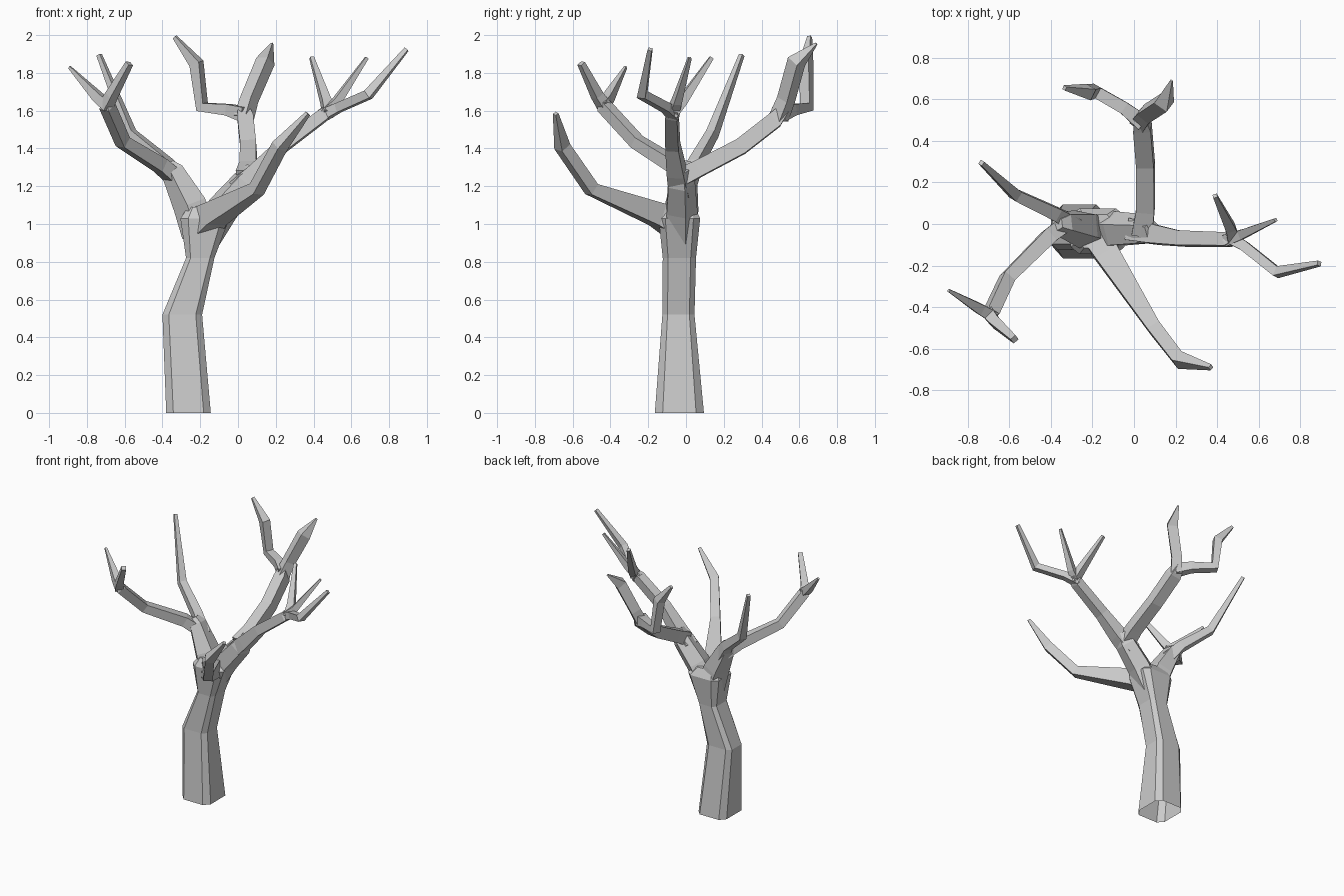
import bpy, bmesh, math
from mathutils import Vector


def skin_rings(name, rings, cap_start, cap_end):
    """Bridge a list of equal-sized vertex rings into a faceted tube."""
    bm = bmesh.new()
    loops = [[bm.verts.new(p) for p in ring] for ring in rings]
    n = len(loops[0])
    for a, b in zip(loops, loops[1:]):
        for i in range(n):
            j = (i + 1) % n
            bm.faces.new((a[i], a[j], b[j], b[i]))
    if cap_start:
        bm.faces.new(loops[0][::-1])
    if cap_end:
        bm.faces.new(loops[-1])
    mesh = bpy.data.meshes.new(name)
    bm.to_mesh(mesh)
    bm.free()
    obj = bpy.data.objects.new(name, mesh)
    bpy.context.collection.objects.link(obj)
    return obj


def branch(name, *points, sides=4):
    """Tapered tube through (x, y, z, radius) points, ring turned along the path."""
    pos = [Vector(p[:3]) for p in points]
    dirs = [(b - a).normalized() for a, b in zip(pos, pos[1:])]
    tangents = [dirs[0]] + [(a + b).normalized() for a, b in zip(dirs, dirs[1:])] + [dirs[-1]]
    u = tangents[0].cross(Vector((0, 0, 1)))
    if u.length < 0.2:
        u = Vector((1, 0, 0))
    rings, last = [], tangents[0]
    for p, t, pt in zip(pos, tangents, points):
        u = last.rotation_difference(t) @ u
        u = (u - t * u.dot(t)).normalized()
        v, last = t.cross(u), t
        angles = [2 * math.pi * (i + 0.5) / sides for i in range(sides)]
        rings.append([p + (u * math.cos(a) + v * math.sin(a)) * pt[3] for a in angles])
    return skin_rings(name, rings, True, True)


# Trunk: chamfered-square section, open underneath (x, y, z, half width, half depth)
c = 0.68
section = [(1, -c), (1, c), (c, 1), (-c, 1), (-1, c), (-1, -c), (-c, -1), (c, -1)]
trunk = [(-0.262, -0.035, 0, 0.118, 0.13), (-0.295, -0.04, 0.52, 0.105, 0.085),
         (-0.20, -0.035, 0.82, 0.075, 0.088), (-0.175, -0.035, 1.03, 0.13, 0.11),
         (-0.185, -0.035, 1.09, 0.08, 0.08)]
skin_rings("trunk", [[(x + a * w, y + b * d, z) for a, b in section]
                     for x, y, z, w, d in trunk], False, True)

# Left limb and its two branches
branch("left_limb", (-0.20, -0.03, 0.95, 0.10), (-0.25, -0.02, 1.10, 0.095),
       (-0.345, 0.0, 1.28, 0.065), (-0.37, 0.0, 1.32, 0.035), sides=5)
branch("left_front_branch", (-0.33, 0.0, 1.24, 0.055), (-0.41, -0.06, 1.31, 0.052),
       (-0.61, -0.26, 1.435, 0.045), (-0.69, -0.43, 1.62, 0.045), (-0.70, -0.445, 1.66, 0.025))
branch("left_front_twig_outer", (-0.68, -0.445, 1.62, 0.04), (-0.74, -0.41, 1.67, 0.036),
       (-0.892, -0.32, 1.83, 0.01))
branch("left_front_twig_inner", (-0.70, -0.43, 1.62, 0.042), (-0.67, -0.47, 1.68, 0.036),
       (-0.575, -0.555, 1.85, 0.022))
branch("left_back_branch", (-0.30, 0.0, 1.21, 0.06), (-0.38, 0.05, 1.32, 0.045),
       (-0.57, 0.14, 1.48, 0.037), (-0.735, 0.295, 1.895, 0.016))

# Right limb, forking to the back and to the right
branch("right_limb", (-0.18, -0.03, 0.92, 0.09), (-0.08, -0.03, 1.08, 0.09),
       (0.04, -0.03, 1.22, 0.078), (0.09, -0.03, 1.29, 0.05), sides=5)

# Back branch with two bent twigs
branch("back_branch", (0.04, -0.04, 1.24, 0.07), (0.055, 0.07, 1.295, 0.062),
       (0.055, 0.29, 1.41, 0.06), (0.04, 0.47, 1.55, 0.06), (0.03, 0.52, 1.61, 0.04))
branch("back_twig_left", (0.04, 0.49, 1.58, 0.055), (-0.05, 0.56, 1.605, 0.042),
       (-0.19, 0.64, 1.62, 0.04), (-0.22, 0.635, 1.85, 0.042), (-0.335, 0.655, 1.99, 0.014))
branch("back_twig_right", (0.03, 0.49, 1.56, 0.055), (0.06, 0.53, 1.66, 0.05),
       (0.145, 0.585, 1.86, 0.052), (0.18, 0.69, 1.955, 0.008))

# Right branch with three twigs
branch("right_branch", (0.0, -0.03, 1.18, 0.075), (0.10, -0.05, 1.275, 0.065),
       (0.23, -0.07, 1.41, 0.05), (0.45, -0.075, 1.575, 0.046), (0.50, -0.06, 1.61, 0.03))
branch("right_twig_back", (0.48, -0.08, 1.58, 0.042), (0.465, -0.02, 1.65, 0.035),
       (0.39, 0.135, 1.88, 0.015))
branch("right_twig_middle", (0.45, -0.075, 1.58, 0.04), (0.52, -0.05, 1.645, 0.032),
       (0.682, 0.02, 1.88, 0.012))
branch("right_twig_outer", (0.45, -0.06, 1.575, 0.042), (0.53, -0.105, 1.615, 0.034),
       (0.69, -0.232, 1.685, 0.034), (0.892, -0.19, 1.925, 0.016))

# Front branch
branch("front_branch", (-0.19, -0.02, 0.99, 0.12), (-0.125, -0.15, 1.05, 0.085),
       (0.10, -0.50, 1.185, 0.047), (0.22, -0.655, 1.41, 0.045), (0.37, -0.69, 1.585, 0.015))
